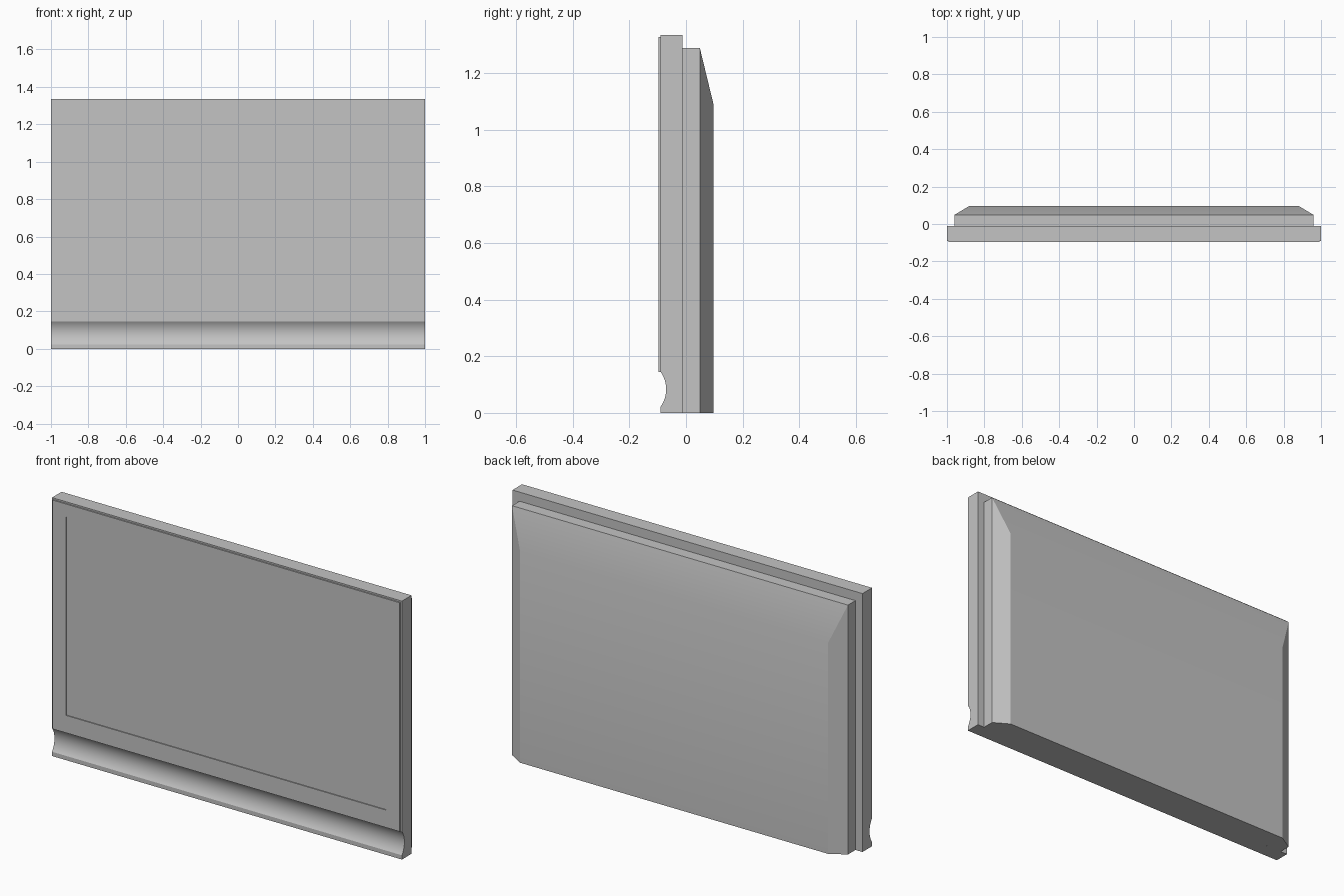
import bpy, bmesh, math
from mathutils import Vector

cube = bpy.data.objects.get("Cube")
if cube:
    bpy.data.objects.remove(cube)

GREY = (0.55, 0.55, 0.55, 1)
grey = bpy.data.materials.new("plain grey")
grey.use_nodes = True
grey.diffuse_color = GREY
grey.node_tree.nodes["Principled BSDF"].inputs["Base Color"].default_value = GREY


def finish(name, bm, smooth=None):
    """Turn a bmesh into a named, coloured object."""
    bmesh.ops.recalc_face_normals(bm, faces=bm.faces)
    mesh = bpy.data.meshes.new(name)
    bm.to_mesh(mesh)
    bm.free()
    mesh.materials.append(grey)
    obj = bpy.data.objects.new(name, mesh)
    bpy.context.collection.objects.link(obj)
    if smooth:
        bpy.ops.object.select_all(action='DESELECT')
        obj.select_set(True)
        bpy.context.view_layer.objects.active = obj
        bpy.ops.object.shade_smooth_by_angle(angle=math.radians(smooth))
    return obj


def box(bm, half_width, y0, y1, z0, z1):
    """Add a box and return its back face."""
    verts = bmesh.ops.create_cube(bm, size=1)["verts"]
    for v in verts:
        v.co = Vector((2 * half_width * v.co.x,
                       y1 if v.co.y > 0 else y0,
                       z1 if v.co.z > 0 else z0))
    bm.normal_update()
    faces = {f for v in verts for f in v.link_faces}
    return max(faces, key=lambda f: f.normal.y)


# Main frame: side profile with a concave groove near the foot, swept across x
FRONT, BACK, TOP = -0.09, -0.012, 1.335
GROOVE_LOW, GROOVE_HIGH, GROOVE_DEPTH = 0.022, 0.145, 0.02
half = (GROOVE_HIGH - GROOVE_LOW) / 2
radius = (half ** 2 + GROOVE_DEPTH ** 2) / (2 * GROOVE_DEPTH)
sweep = math.asin(half / radius)
centre_y = FRONT + GROOVE_DEPTH - radius
centre_z = GROOVE_LOW + half
STEPS = 16
profile = [(BACK, TOP), (BACK, 0), (FRONT, 0)]
for i in range(STEPS + 1):
    a = sweep * (2 * i / STEPS - 1)
    profile.append((centre_y + radius * math.cos(a), centre_z + radius * math.sin(a)))
profile.append((FRONT, TOP))
bm = bmesh.new()
side = bm.faces.new([bm.verts.new((-1, y, z)) for y, z in profile])
swept = bmesh.ops.extrude_face_region(bm, geom=[side])["geom"]
bmesh.ops.translate(bm, vec=(2, 0, 0),
                    verts=[g for g in swept if isinstance(g, bmesh.types.BMVert)])
finish("main_frame", bm, 20)

# Front bezel with a shallow recessed screen
bm = bmesh.new()
box(bm, 0.992, -0.097, FRONT, GROOVE_HIGH, 1.327)
front = min(bm.faces, key=lambda f: f.normal.y)
bmesh.ops.inset_individual(bm, faces=[front], thickness=0.05)
for v in front.verts:
    v.co.x = math.copysign(0.915, v.co.x)
    v.co.z = 1.26 if v.co.z > 0.7 else 0.235
bmesh.ops.inset_individual(bm, faces=[front], thickness=0)
for v in front.verts:
    v.co.y += 0.005
finish("bezel_and_screen", bm)

# Rear housing: a box whose back tapers at the top and both sides
bm = bmesh.new()
back = box(bm, 0.96, BACK, 0.049, 0, 1.288)
taper = bmesh.ops.extrude_face_region(bm, geom=[back])["geom"]
for v in (g for g in taper if isinstance(g, bmesh.types.BMVert)):
    v.co.x = math.copysign(0.88, v.co.x)
    v.co.y = 0.097
    if v.co.z > 0.7:
        v.co.z = 1.09
bmesh.ops.delete(bm, geom=[back] if back.is_valid else [], context='FACES_ONLY')
finish("rear_housing", bm, 25)
